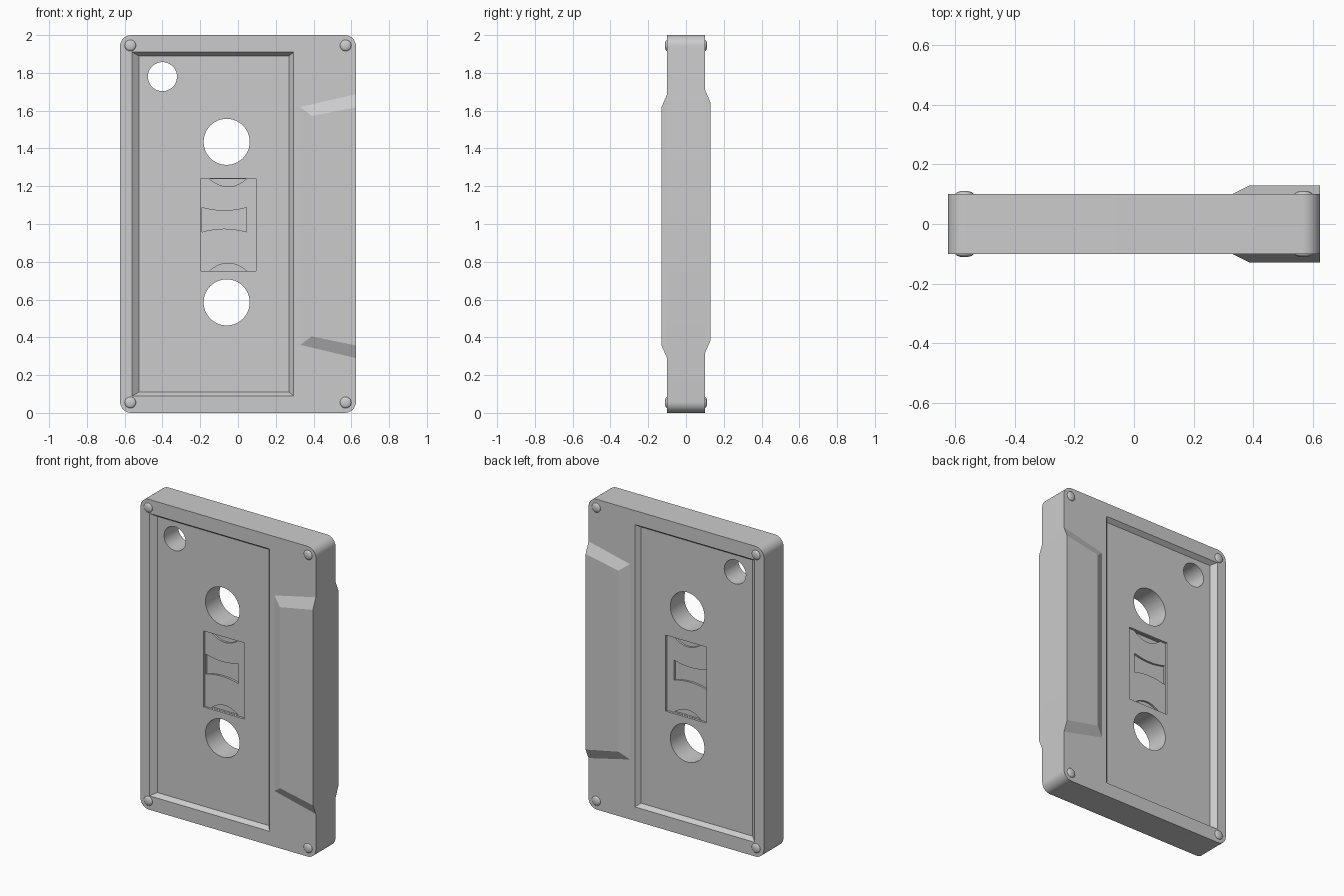
import bpy
import bmesh
from math import sin, cos, pi

cube = bpy.data.objects.get("Cube")
if cube:
    bpy.data.objects.remove(cube, do_unlink=True)

grey = bpy.data.materials.new("plain grey")
grey.use_nodes = True
grey.diffuse_color = (0.6, 0.6, 0.6, 1)
grey.node_tree.nodes["Principled BSDF"].inputs["Base Color"].default_value = grey.diffuse_color

HALF_W, HALF_T, HEIGHT = 0.625, 0.10, 2.0


def arc(x, z, r, a0, a1, n):
    return [(x + r * cos(a0 + (a1 - a0) * i / n), z + r * sin(a0 + (a1 - a0) * i / n))
            for i in range(n + 1)]


def circle(x, z, r, n=48):
    return arc(x, z, r, 0, 2 * pi, n)[:-1]


def rect(x0, x1, z0, z1):
    return [(x0, z0), (x1, z0), (x1, z1), (x0, z1)]


def loft(name, sections):
    """Solid through (outline, y) sections with equal point counts."""
    bm = bmesh.new()
    loops = [[bm.verts.new((x, y, z)) for x, z in pts] for pts, y in sections]
    bm.faces.new(loops[0])
    bm.faces.new(loops[-1])
    for a, b in zip(loops, loops[1:]):
        for i in range(len(a)):
            j = (i + 1) % len(a)
            bm.faces.new((a[i], a[j], b[j], b[i]))
    bmesh.ops.recalc_face_normals(bm, faces=bm.faces)
    mesh = bpy.data.meshes.new(name)
    bm.to_mesh(mesh)
    bm.free()
    mesh.materials.append(grey)
    obj = bpy.data.objects.new(name, mesh)
    bpy.context.collection.objects.link(obj)
    return obj


def cut(target, cutter):
    """Carve the cutter out of the target and discard it."""
    mod = target.modifiers.new("cut", "BOOLEAN")
    mod.operation, mod.solver, mod.object = "DIFFERENCE", "EXACT", cutter
    bpy.context.view_layer.objects.active = target
    bpy.ops.object.modifier_apply(modifier=mod.name)
    bpy.data.objects.remove(cutter, do_unlink=True)


def smooth(obj, angle=0.5):
    bpy.ops.object.select_all(action="DESELECT")
    obj.select_set(True)
    bpy.context.view_layer.objects.active = obj
    bpy.ops.object.shade_smooth_by_angle(angle=angle)


# Body with rounded corners
R = 0.06
outline = []
for k, (sx, z) in enumerate([(1, HEIGHT - R), (-1, HEIGHT - R), (-1, R), (1, R)]):
    outline += arc(sx * (HALF_W - R), z, R, k * pi / 2, (k + 1) * pi / 2, 8)
body = loft("cassette_body", [(outline, -HALF_T), (outline, HALF_T)])

# Bevelled label recess, window and reel pockets on both faces
FLOOR, WINDOW, POCKET = 0.072, 0.058, 0.045
REEL_X, REELS = -0.06, (0.585, 1.435)
for s in (-1, 1):
    cut(body, loft("label_cutter", [
        (rect(-0.525, 0.27, 0.11, 1.89), s * FLOOR),
        (rect(-0.56, 0.295, 0.09, 1.91), s * HALF_T),
        (rect(-0.56, 0.295, 0.09, 1.91), s * 0.2)]))
    cut(body, loft("window_cutter", [
        (rect(-0.195, 0.095, 0.75, 1.24), s * WINDOW),
        (rect(-0.195, 0.095, 0.75, 1.24), s * 0.09)]))
    # Waisted opening between the two tape packs
    steps = [i / 12 for i in range(13)]
    waist = [(-0.19 + 0.235 * t, 0.958 + 0.068 * t * (1 - t)) for t in steps]
    waist += [(x, 2.045 - z) for x, z in reversed(waist)]
    pockets = [waist]
    # Shallow curved slots at the ends of the window
    for z, d in ((1.238, -1), (0.752, 1)):
        pockets.append([(-0.15 + 0.195 * t, z + d * 0.16 * t * (1 - t)) for t in steps])
    for pts in pockets:
        cut(body, loft("pocket_cutter", [(pts, s * POCKET), (pts, s * 0.08)]))

# Reel holes and the corner hole, right through
for x, z, r in [(REEL_X, z, 0.122) for z in REELS] + [(-0.40, 1.78, 0.077)]:
    cut(body, loft("hole_cutter", [(circle(x, z, r), -0.3), (circle(x, z, r), 0.3)]))
smooth(body)

# Thick sloped head housing on each face
for name, s, dz in (("front_head_housing", -1, 0.0), ("back_head_housing", 1, 0.026)):
    base = [(0.33, 0.36 + dz), (HALF_W, 0.29 + dz), (HALF_W, 1.687 + dz), (0.33, 1.62 + dz)]
    crown = [(0.39, 0.405 + dz), (HALF_W, 0.357 + dz), (HALF_W, 1.617 + dz), (0.39, 1.572 + dz)]
    loft(name, [(base, s * HALF_T), (crown, s * 0.13)])

# Domed corner screws on both faces
for side, s in (("front", -1), ("back", 1)):
    for level, z in (("lower", 0.055), ("upper", 1.945)):
        for hand, x in (("right", -0.57), ("left", 0.57)):
            rings = [(0.03, 0.095), (0.03, 0.102), (0.025, 0.107), (0.015, 0.110), (0.004, 0.111)]
            smooth(loft(f"{side}_{level}_{hand}_screw",
                        [(circle(x, z, r, 20), s * y) for r, y in rings]), 1.2)
